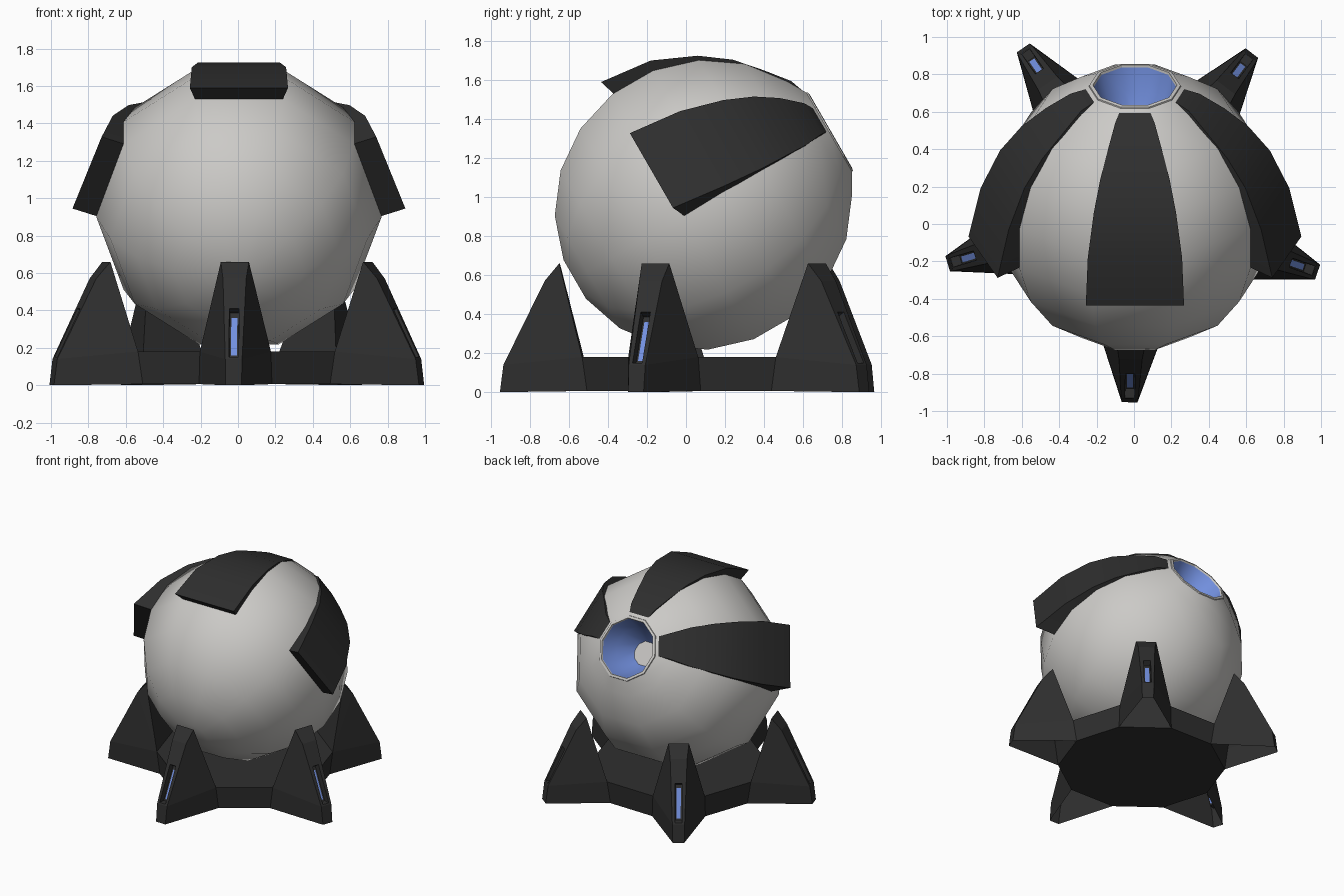
import bpy, bmesh, math
from mathutils import Vector

if "Cube" in bpy.data.objects:
    bpy.data.objects.remove(bpy.data.objects["Cube"])

# Colours
def material(name, rgb):
    m = bpy.data.materials.new(name)
    m.diffuse_color = (*rgb, 1)
    m.use_nodes = True
    m.node_tree.nodes["Principled BSDF"].inputs["Base Color"].default_value = m.diffuse_color
    return m

WHITE = material("warm_white", (0.60, 0.59, 0.57))
DARK = material("charcoal", (0.028, 0.028, 0.028))
BLUE = material("light_blue", (0.17, 0.28, 0.74))

CY = 0.0865                       # shared centre line of ball and base
CENTRE = Vector((0.005, CY + 0.003, 0.96))
AXIS = Vector((0, math.cos(math.radians(30)), 0.5))
UP = Vector((0, -0.5, math.cos(math.radians(30))))
R = 0.772
SIDES = 10
COS18 = math.cos(math.radians(18))
TAN18 = math.tan(math.radians(18))

def ball_point(a, r, deg, side=0):
    """Point at distance a along the tilted axis, radius r, angle deg, shifted sideways."""
    t = math.radians(deg)
    c, s = math.cos(t), math.sin(t)
    return CENTRE + AXIS * a + Vector((1, 0, 0)) * (r * c - side * s) + UP * (r * s + side * c)

def finish(name, bm, mats, smooth_angle=None, recalc=True):
    if recalc:
        bmesh.ops.recalc_face_normals(bm, faces=bm.faces)
    me = bpy.data.meshes.new(name)
    for f in bm.faces:
        f.smooth = smooth_angle is not None
    bm.to_mesh(me)
    bm.free()
    for m in mats:
        me.materials.append(m)
    if smooth_angle is not None:
        me.set_sharp_from_angle(angle=math.radians(smooth_angle))
    ob = bpy.data.objects.new(name, me)
    bpy.context.collection.objects.link(ob)
    return ob

def lathe(name, profile, mats, smooth_angle, cap_start=False, cap_end=None):
    """Spin (a, r) points round the tilted axis."""
    bm = bmesh.new()
    rings = [[bm.verts.new(ball_point(a, r, 360 / SIDES * k)) for k in range(SIDES)]
             for a, r in profile]
    for p, q in zip(rings, rings[1:]):
        for k in range(SIDES):
            n = (k + 1) % SIDES
            bm.faces.new((p[k], q[k], q[n], p[n]))
    if cap_start:
        bm.faces.new(rings[0])
    if cap_end is not None:
        bm.faces.new(rings[-1]).material_index = cap_end
    bm.normal_update()
    # make walls face away from the axis, or toward it for the bowl
    probe = next(f for f in bm.faces if len(f.verts) == 4)
    out = probe.calc_center_median() - CENTRE
    out -= AXIS * out.dot(AXIS)
    inward = cap_end is not None
    if (probe.normal.dot(out) < 0) != inward:
        bmesh.ops.reverse_faces(bm, faces=bm.faces)
    bm.normal_update()
    for f in bm.faces:
        if len(f.verts) == SIDES:
            want = AXIS if inward else -AXIS
            if f.normal.dot(want) < 0:
                f.normal_flip()
    return finish(name, bm, mats, smooth_angle, recalc=False)

# Ball shell, open at the eye
shell = [(R * math.sin(math.radians(d)), R * math.cos(math.radians(d)))
         for d in range(-81, 64, 18)] + [(0.745, 0.246)]
lathe("ball_shell", shell, [WHITE], 40, cap_start=True)

# Slim rim round the eye
lathe("eye_rim", [(0.740, 0.247), (0.752, 0.244), (0.755, 0.225), (0.742, 0.221)], [WHITE], 25)

# Blue bowl inside the eye with a pale disc at its end
lathe("eye_bowl", [(0.742, 0.221), (0.62, 0.178), (0.49, 0.093)], [BLUE, WHITE], 50, cap_end=1)

# Armour panels, each covering one facet of the ball; points are (along axis, height)
top_outer = [(-0.14, 0.808), (0.136, 0.776), (0.357, 0.677), (0.502, 0.57),
             (0.613, 0.443), (0.707, 0.325), (0.735, 0.247)]
side_outer = [(-0.143, 0.861), (0.136, 0.792), (0.357, 0.69), (0.502, 0.58),
              (0.613, 0.455), (0.707, 0.333), (0.735, 0.25)]
inner = [(-0.113, 0.722)] + [(0.97 * R * math.sin(math.radians(d)),
                              0.97 * R * COS18 * math.cos(math.radians(d)))
                             for d in (9, 27, 40, 52, 64, 71)]

def panel(name, deg, outer, straight_sides, lean=0):
    bm = bmesh.new()
    def line(pts, sign, tilt=0):
        out = []
        for i, (a, h) in enumerate(pts):
            w = TAN18 * (COS18 * math.sqrt(R * R - a * a) if straight_sides else h)
            d = deg + (tilt, tilt / 2)[i] if i < 2 else deg
            out.append(bm.verts.new(ball_point(a, h, d, sign * w)))
        return out
    ol, orr = line(outer, -1, lean), line(outer, 1, lean)
    straight_sides = False
    il, ir = line(inner, -1), line(inner, 1)
    for p, q in ((ol, orr), (orr, ir), (ir, il), (il, ol)):
        for i in range(len(outer) - 1):
            bm.faces.new((p[i], q[i], q[i + 1], p[i + 1]))
    for i in (0, -1):
        bm.faces.new((ol[i], orr[i], ir[i], il[i]))
    finish(name, bm, [DARK], 28)

panel("top_panel", 90, top_outer, False)
panel("right_panel", 18, side_outer, True, 1.4)
panel("left_panel", 162, side_outer, True, -1.4)

# Base: five hollow fins round a low deck
def base_point(r, w, z, deg):
    t = math.radians(deg)
    return Vector((r * math.cos(t) - w * math.sin(t), CY + r * math.sin(t) + w * math.cos(t), z))

# fin outline (radius, half width, height) from outer foot over the tip to inner foot
FIN = [(1.04, 0.042, 0), (1.022, 0.045, 0.14), (0.81, 0.062, 0.57),
       (0.735, 0.075, 0.66), (0.615, 0.19, 0.18), (0.59, 0.195, 0.006)]

def fin(name, deg):
    bm = bmesh.new()
    L = [bm.verts.new(base_point(r, -w, z, deg)) for r, w, z in FIN]
    Q = [bm.verts.new(base_point(r, w, z, deg)) for r, w, z in FIN]
    for s in (L, Q):
        for ids in ((0, 1, 4, 5), (1, 2, 4), (2, 3, 4)):
            bm.faces.new([s[i] for i in ids])
    for i in (0, 2, 3):           # underside stays open
        bm.faces.new((L[i], L[i + 1], Q[i + 1], Q[i]))

    # recessed light slot in the sloping front face
    def ring(half, z0, z1, depth):
        def rad(z):
            return 1.022 - (z - 0.14) * (0.212 / 0.43) - depth
        return [bm.verts.new(base_point(rad(z), w, z, deg))
                for w, z in ((-half, z0), (-half, z1), (half, z1), (half, z0))]
    rings = [[L[1], L[2], Q[2], Q[1]], ring(0.026, 0.15, 0.41, 0),
             ring(0.024, 0.15, 0.385, 0.05), ring(0.016, 0.16, 0.36, 0.052)]
    for p, q in zip(rings, rings[1:]):
        for k in range(4):
            n = (k + 1) % 4
            bm.faces.new((p[k], p[n], q[n], q[k]))
    bm.faces.new(rings[-1]).material_index = 1
    finish(name, bm, [DARK, BLUE])

ANGLES = [-91.3 + 72 * k for k in range(5)]
for k, deg in enumerate(ANGLES):
    fin(f"base_fin_{k + 1}", deg)

# Deck joining the inner corners of the fins
bm = bmesh.new()
low, high = [], []
for deg in ANGLES:
    for s in (-1, 1):
        low.append(bm.verts.new(base_point(0.59, 0.195 * s, 0.006, deg)))
        high.append(bm.verts.new(base_point(0.615, 0.19 * s, 0.18, deg)))
bm.faces.new(low)
bm.faces.new(high)
for i in range(10):
    j = (i + 1) % 10
    bm.faces.new((low[i], low[j], high[j], high[i]))
finish("base_deck", bm, [DARK])
